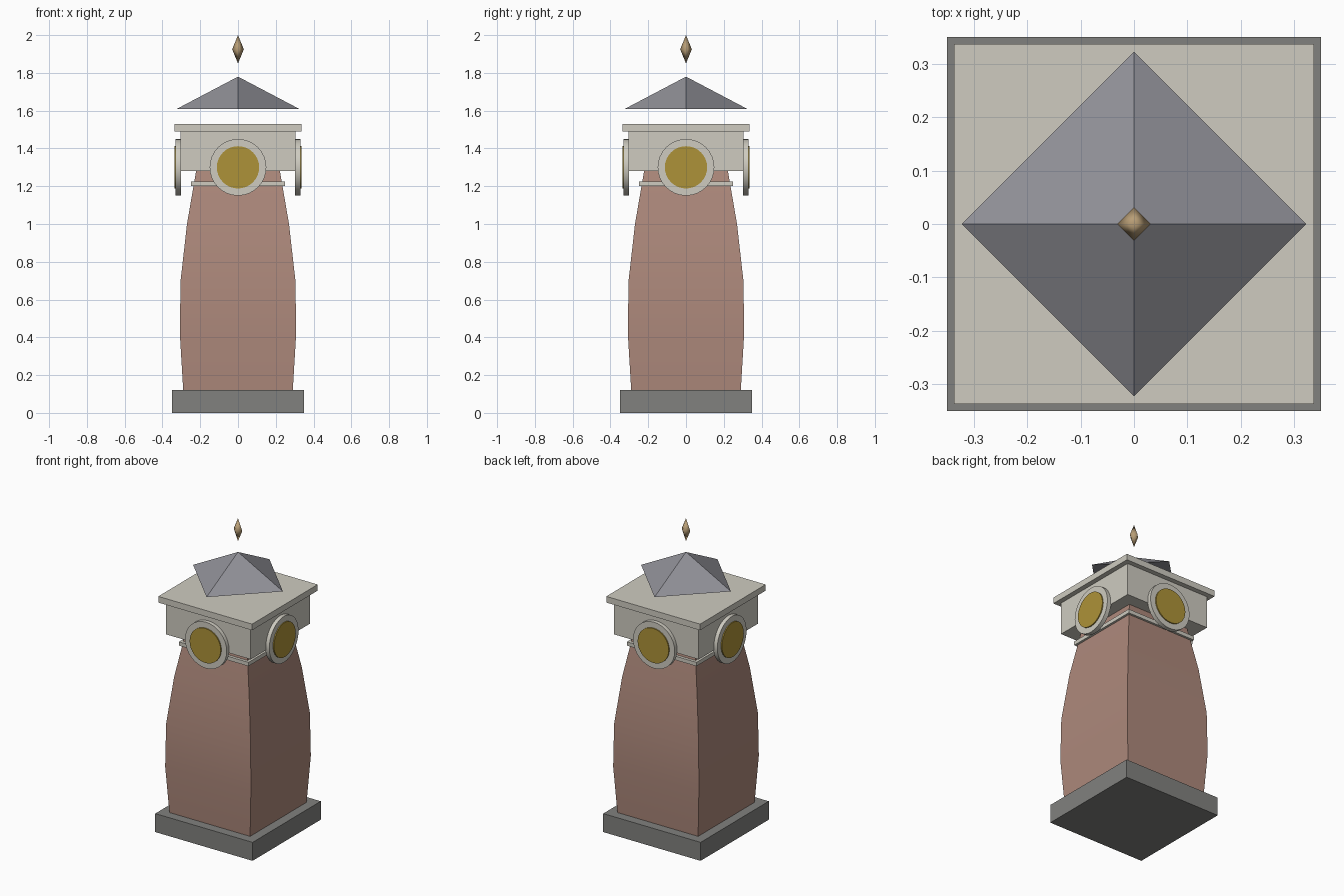
import bpy, bmesh
from math import pi, sin, cos

if "Cube" in bpy.data.objects:
    bpy.data.objects.remove(bpy.data.objects["Cube"])


def material(name, rgb):
    m = bpy.data.materials.new(name)
    m.diffuse_color = (*rgb, 1)
    m.use_nodes = True
    m.node_tree.nodes["Principled BSDF"].inputs["Base Color"].default_value = m.diffuse_color
    return m


BRICK = material("brick", (0.42, 0.25, 0.20))
STONE = material("pale_stone", (0.62, 0.60, 0.53))
DARK = material("dark_stone", (0.22, 0.22, 0.21))
SLATE = material("slate", (0.28, 0.28, 0.31))
GOLD = material("gold_face", (0.42, 0.29, 0.04))
BRONZE = material("bronze", (0.48, 0.34, 0.18))


def loft(name, profile, mat, sides=4, turn=pi / 4, smooth=False):
    """Stack of regular rings (radius, z); a radius of 0 closes to a point."""
    bm = bmesh.new()
    rings = []
    for r, z in profile:
        n = sides if r else 1
        rings.append([bm.verts.new((r * cos(turn + 2 * pi * i / sides),
                                    r * sin(turn + 2 * pi * i / sides), z))
                      for i in range(n)])
    for a, b in zip(rings, rings[1:]):
        for i in range(sides):
            j = (i + 1) % sides
            loop = [a[i % len(a)], a[j % len(a)], b[j % len(b)], b[i % len(b)]]
            bm.faces.new(list(dict.fromkeys(loop)))
    if len(rings[0]) > 1:
        bm.faces.new(rings[0][::-1])
    if len(rings[-1]) > 1:
        bm.faces.new(rings[-1])
    me = bpy.data.meshes.new(name)
    bm.to_mesh(me)
    bm.free()
    me.materials.append(mat)
    ob = bpy.data.objects.new(name, me)
    bpy.context.collection.objects.link(ob)
    if smooth:
        bpy.ops.object.select_all(action='DESELECT')
        ob.select_set(True)
        bpy.context.view_layer.objects.active = ob
        bpy.ops.object.shade_smooth_by_angle(angle=pi / 6)
    return ob


def slab(name, half, z0, z1, mat):
    r = half * 2 ** 0.5
    return loft(name, [(r, z0), (r, z1)], mat)


# Plinth, bulging shaft and its collar
slab("plinth", 0.35, 0, 0.12, DARK)
shaft = [(0.29, 0.12), (0.308, 0.42), (0.304, 0.70), (0.27, 1.0), (0.222, 1.28)]
loft("shaft", [(h * 2 ** 0.5, z) for h, z in shaft], BRICK, smooth=True)
slab("collar", 0.25, 1.2, 1.225, STONE)

# Clock stage and cornice
slab("clock_stage", 0.305, 1.28, 1.49, STONE)
slab("cornice", 0.337, 1.49, 1.53, STONE)

# Clock rims and faces on all four sides
for k, side in enumerate(("front", "right", "back", "left")):
    a = k * pi / 2
    for part, r, d0, d1, mat in (("rim", 0.15, 0.302, 0.33, STONE),
                                 ("face", 0.112, 0.32, 0.337, GOLD)):
        ob = loft(f"clock_{part}_{side}", [(r, d0), (r, d1)], mat, 32, 0, True)
        ob.rotation_euler = (pi / 2, 0, a)
        ob.location = (0, 0, 1.3)

# Turned roof and finial, each floating above the part below
loft("roof", [(0.323, 1.61), (0, 1.78)], SLATE, turn=0)
finial = loft("finial", [(0, 1.85), (0.031, 1.925), (0, 2.0)], BRONZE, turn=0)
for p in finial.data.polygons:
    p.use_smooth = True
